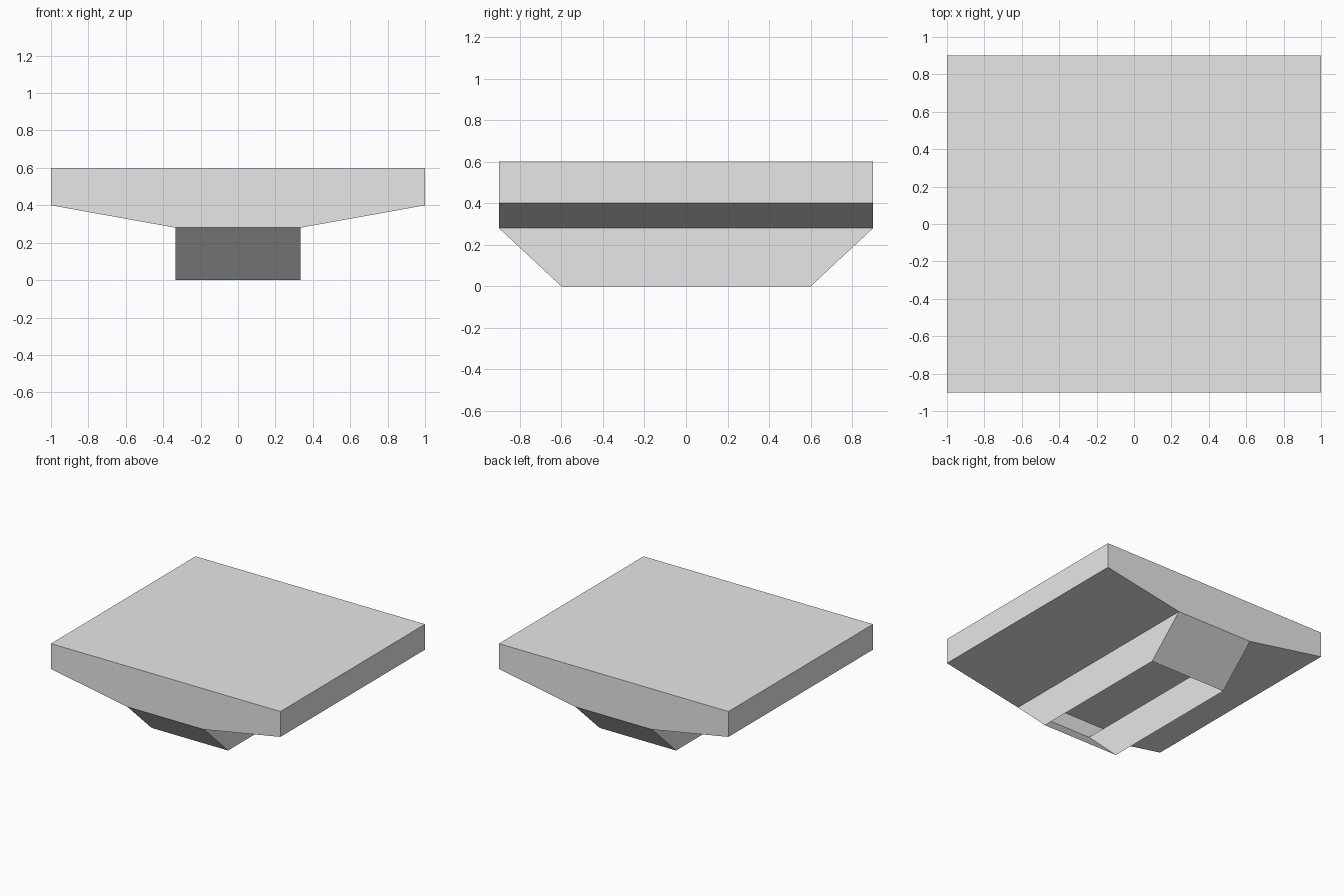
import bpy
import bmesh

cube = bpy.data.objects.get("Cube")
if cube:
    bpy.data.objects.remove(cube, do_unlink=True)

# Single plain grey
grey = bpy.data.materials.new("light_grey")
grey.use_nodes = True
colour = (0.8, 0.8, 0.8, 1)
grey.diffuse_color = colour
for node in grey.node_tree.nodes:
    if node.type == 'BSDF_PRINCIPLED':
        node.inputs["Base Color"].default_value = colour


def loft(name, lower, upper, closed=False):
    """Walls between two rectangles given as (half width, half depth, height)."""
    bm = bmesh.new()
    rings = []
    for hx, hy, z in (lower, upper):
        corners = ((-hx, -hy), (hx, -hy), (hx, hy), (-hx, hy))
        rings.append([bm.verts.new((x, y, z)) for x, y in corners])
    low, up = rings
    for i in range(4):
        j = (i + 1) % 4
        bm.faces.new((low[i], low[j], up[j], up[i]))
    if closed:
        bm.faces.new(up)
        bm.faces.new(low[::-1])
    mesh = bpy.data.meshes.new(name)
    bm.to_mesh(mesh)
    bm.free()
    mesh.materials.append(grey)
    obj = bpy.data.objects.new(name, mesh)
    bpy.context.collection.objects.link(obj)
    return obj


foot_x, deck_y = 1 / 3, 0.9
base = (foot_x, 0.6, 0)
neck = (foot_x, deck_y, 0.28)
deck_bottom = (1, deck_y, 0.4)
deck_top = (1, deck_y, 0.6)

# Solid deck on top, hollow tapered skirt, hollow foot open below
loft("deck_slab", deck_bottom, deck_top, closed=True)
loft("tapered_skirt", neck, deck_bottom)
loft("hollow_foot", base, neck)
